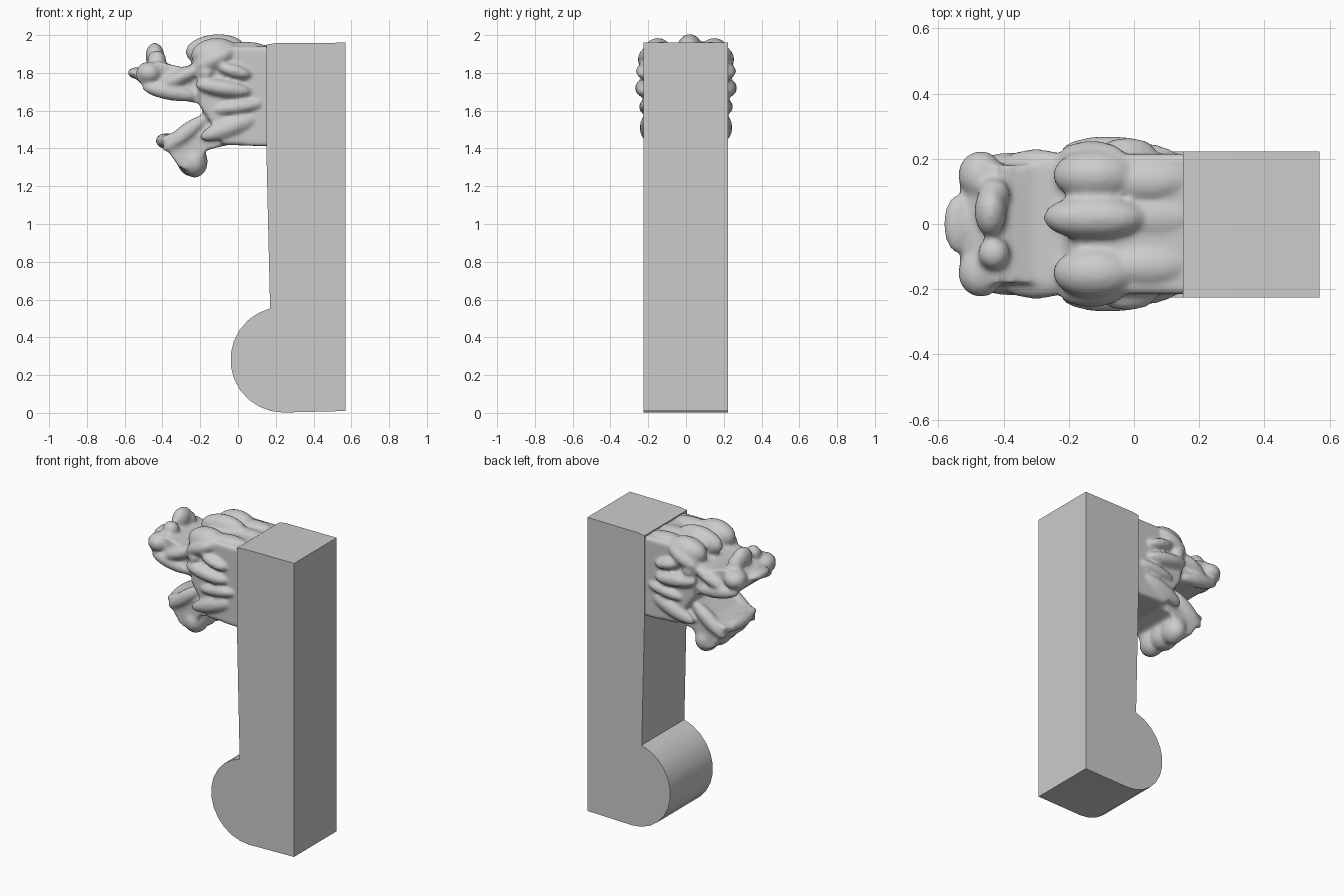
import bpy, bmesh
from math import cos, sin, radians
from mathutils import Matrix, Vector

if "Cube" in bpy.data.objects:
    bpy.data.objects.remove(bpy.data.objects["Cube"])

stone = bpy.data.materials.new("plain grey")
stone.use_nodes = True
GREY = (0.6, 0.6, 0.6, 1)
stone.diffuse_color = GREY
stone.node_tree.nodes["Principled BSDF"].inputs["Base Color"].default_value = GREY


def slab(bm, profile, y0, y1):
    """Extrude an x-z outline across the width."""
    face = bm.faces.new([bm.verts.new((x, y0, z)) for x, z in profile])
    out = bmesh.ops.extrude_face_region(bm, geom=[face])
    verts = [v for v in out["geom"] if isinstance(v, bmesh.types.BMVert)]
    bmesh.ops.translate(bm, verts=verts, vec=(0, y1 - y0, 0))
    return verts


def blob(bm, centre, radii, tilt=0):
    """Ellipsoid lump, tilted in the x-z plane."""
    m = (Matrix.Translation(centre) @ Matrix.Rotation(radians(tilt), 4, 'Y')
         @ Matrix.Diagonal((*radii, 1)))
    bmesh.ops.create_icosphere(bm, subdivisions=3, radius=1, matrix=m)


def pair(bm, centre, radii, tilt=0):
    x, y, z = centre
    for s in (1, -1):
        blob(bm, (x, s * y, z), radii, tilt)


def finish(bm, name):
    bmesh.ops.recalc_face_normals(bm, faces=bm.faces)
    mesh = bpy.data.meshes.new(name)
    bm.to_mesh(mesh)
    bm.free()
    mesh.materials.append(stone)
    obj = bpy.data.objects.new(name, mesh)
    bpy.context.collection.objects.link(obj)
    return obj


# Post with a rounded foot
arc = [(0.24 + 0.28 * cos(radians(a)), 0.282 + 0.28 * sin(radians(a)))
       for a in [104.5 + i * 165.5 / 12 for i in range(13)]]
bm = bmesh.new()
slab(bm, [(0.57, 0.01), (0.57, 1.96), (0.2, 1.957), (0.15, 1.95), (0.15, 1.4)] + arc,
     -0.225, 0.222)
post = finish(bm, "post")
bpy.context.view_layer.objects.active = post
post.select_set(True)
bpy.ops.object.shade_smooth_by_angle(angle=radians(30))

# Carved head: neck, skull and jaws
bm = bmesh.new()
slab(bm, [(0.2, 1.41), (0.2, 1.94), (0.0, 1.94), (-0.17, 1.93), (-0.22, 1.84),
          (-0.2, 1.62), (-0.13, 1.52), (-0.08, 1.42)], -0.215, 0.215)
slab(bm, [(-0.15, 1.63), (-0.15, 1.86), (-0.3, 1.83), (-0.42, 1.86), (-0.5, 1.83),
          (-0.54, 1.77), (-0.48, 1.71), (-0.33, 1.66)], -0.18, 0.18)
slab(bm, [(-0.08, 1.6), (-0.19, 1.58), (-0.3, 1.5), (-0.41, 1.46), (-0.38, 1.4),
          (-0.31, 1.3), (-0.22, 1.27), (-0.17, 1.39), (-0.05, 1.42)], -0.17, 0.17)

# Crown locks running back into the post
blob(bm, (-0.12, 0.02, 1.92), (0.16, 0.07, 0.085), -5)
blob(bm, (0.06, 0.02, 1.92), (0.14, 0.06, 0.035))
pair(bm, (-0.12, 0.15, 1.90), (0.13, 0.08, 0.085), -5)
pair(bm, (0.04, 0.13, 1.92), (0.13, 0.06, 0.045))

# Brows, eyes and cheeks
pair(bm, (-0.13, 0.21, 1.87), (0.11, 0.045, 0.045), -25)
pair(bm, (-0.17, 0.21, 1.80), (0.04, 0.04, 0.035))
pair(bm, (-0.08, 0.22, 1.72), (0.15, 0.05, 0.045), 8)
pair(bm, (-0.02, 0.225, 1.81), (0.09, 0.04, 0.035), 15)
pair(bm, (0.0, 0.21, 1.62), (0.13, 0.04, 0.035), -8)
pair(bm, (-0.05, 0.2, 1.51), (0.16, 0.045, 0.05), -20)

# Snout with nostrils, upturned nose and lips
pair(bm, (-0.47, 0.15, 1.80), (0.07, 0.075, 0.06))
pair(bm, (-0.43, 0.09, 1.87), (0.05, 0.05, 0.05))
blob(bm, (-0.44, 0.04, 1.89), (0.05, 0.08, 0.07))
blob(bm, (-0.54, 0.0, 1.80), (0.045, 0.09, 0.03))
pair(bm, (-0.36, 0.175, 1.70), (0.15, 0.045, 0.045), 10)
pair(bm, (-0.30, 0.18, 1.78), (0.12, 0.05, 0.04), -25)

# Lower jaw lips, chin and throat
pair(bm, (-0.28, 0.155, 1.48), (0.15, 0.045, 0.045), -38)
blob(bm, (-0.39, 0, 1.44), (0.045, 0.15, 0.04))
pair(bm, (-0.23, 0.1, 1.33), (0.07, 0.09, 0.085))
blob(bm, (-0.24, 0, 1.33), (0.08, 0.1, 0.08))
head = finish(bm, "carved_head")

# Fuse the lumps into one worn, smooth surface
remesh = head.modifiers.new("fuse", 'REMESH')
remesh.mode = 'VOXEL'
remesh.voxel_size = 0.012
remesh.use_smooth_shade = True
soften = head.modifiers.new("soften", 'SMOOTH')
soften.factor = 0.5
soften.iterations = 5
for p in head.data.polygons:
    p.use_smooth = True
